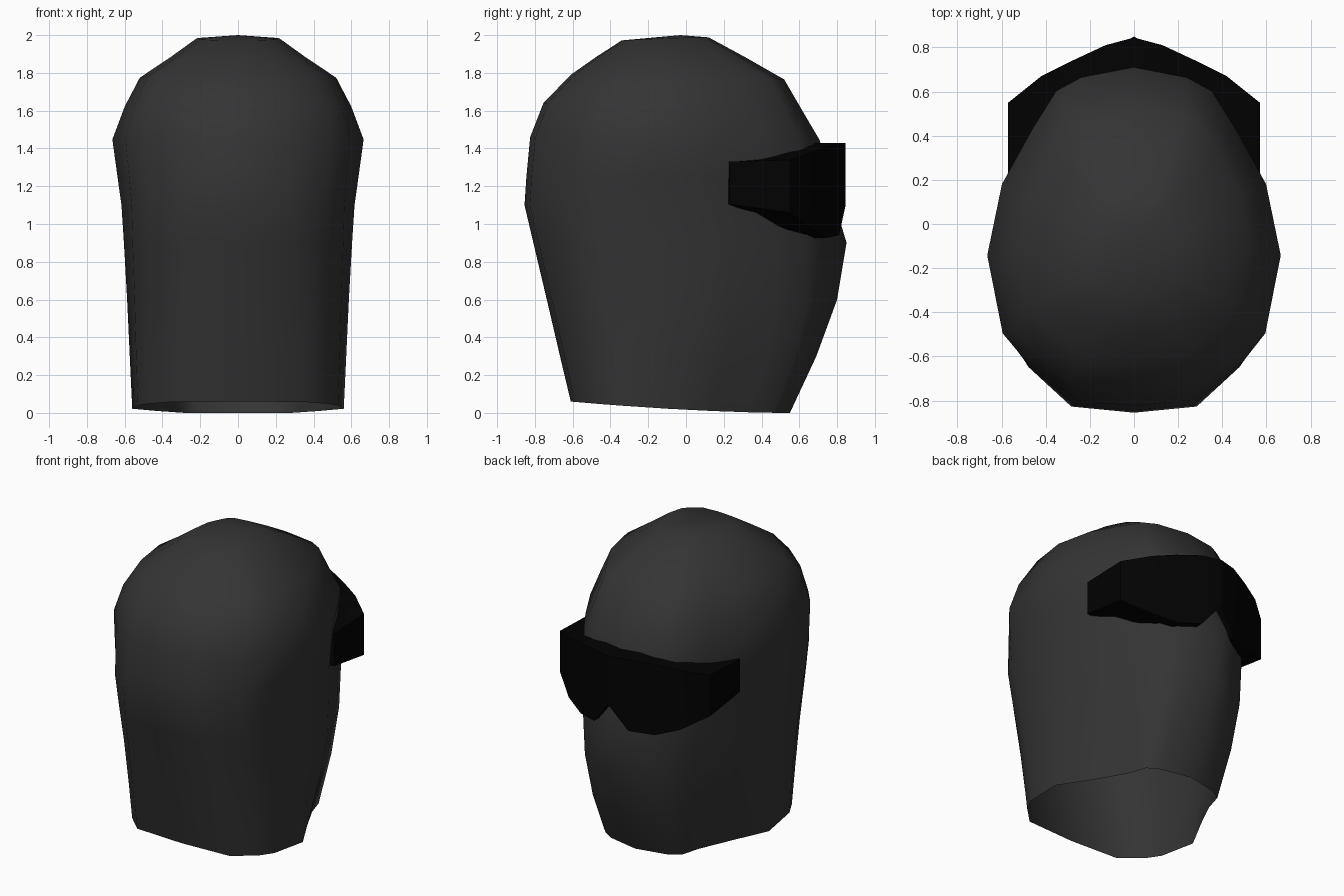
import bpy, bmesh
from math import sin, pi

if "Cube" in bpy.data.objects:
    bpy.data.objects.remove(bpy.data.objects["Cube"])


def material(name, value):
    m = bpy.data.materials.new(name)
    m.diffuse_color = (value, value, value, 1)
    m.use_nodes = True
    m.node_tree.nodes["Principled BSDF"].inputs["Base Color"].default_value = m.diffuse_color
    return m


def finish(bm, name, mat, angle):
    bmesh.ops.remove_doubles(bm, verts=bm.verts, dist=0.0005)
    bmesh.ops.recalc_face_normals(bm, faces=bm.faces)
    mesh = bpy.data.meshes.new(name)
    bm.to_mesh(mesh)
    bm.free()
    mesh.materials.append(mat)
    obj = bpy.data.objects.new(name, mesh)
    bpy.context.collection.objects.link(obj)
    bpy.ops.object.select_all(action='DESELECT')
    obj.select_set(True)
    bpy.context.view_layer.objects.active = obj
    bpy.ops.object.shade_smooth_by_angle(angle=angle)
    return obj


# Hooded head: egg-shaped half section (depth, width), mirrored and lofted upward
half = [(-1, 0), (-.965, .37), (-.74, .72), (-.57, .89), (-.11, 1),
        (.31, .9), (.64, .69), (.86, .53), (.94, .36), (1, 0)]
section = half + [(s, -w) for s, w in reversed(half[1:-1])]

# Rings: back z, front z, back y, front y, half width,
#        back / front squareness, nose bulge, cheek pinch
rings = [
    (.06, .0, -.61, .54, .56, .47, .9, .01, .2),
    (.30, .30, -.667, .67, .573, .52, .92, .02, .12),
    (.60, .60, -.737, .75, .587, .6, .95, .05, .05),
    (.90, .90, -.808, .76, .604, .68, .95, .09, .03),
    (1.10, 1.10, -.855, .73, .617, .78, .93, .06, 0),
    (1.25, 1.25, -.845, .715, .638, .87, .95, .01, 0),
    (1.46, 1.44, -.825, .71, .665, .95, 1, 0, 0),
    (1.64, 1.61, -.755, .61, .60, .8, .95, 0, 0),
    (1.79, 1.765, -.61, .52, .52, .75, .85, 0, 0),
    (1.885, 1.885, -.475, .31, .355, .8, .8, 0, 0),
    (1.972, 1.988, -.34, .12, .22, .8, .8, 0, 0),
]
bm = bmesh.new()
loops = []
for zb, zf, yb, yf, width, q_back, q_front, nose, pinch in rings:
    loop = []
    for s, w in section:
        q = q_back if s < 0 else q_front
        x = width * abs(w) ** q * (1 if w > 0 else -1)
        x *= 1 - pinch * max(0, sin(pi * s))
        y = (yb + yf) / 2 + s * (yf - yb) / 2 + (nose if s == 1 else 0)
        loop.append(bm.verts.new((x, y, zf + (zb - zf) * ((1 - s) / 2) ** 1.7)))
    loops.append(loop)
n = len(section)
for a, b in zip(loops, loops[1:]):
    for i in range(n):
        j = (i + 1) % n
        bm.faces.new((a[i], a[j], b[j], b[i]))
crown = bm.verts.new((0, -.03, 2.0))
for i in range(n):
    bm.faces.new((loops[-1][i], loops[-1][(i + 1) % n], crown))
finish(bm, "hooded_head", material("dark_cloth", .034), 1.1)

# Goggles: columns of (x, outer y, bottom z, top z, inner x, inner y), mirrored
columns = [
    (0, .845, 1.10, 1.43, 0, .69),
    (.13, .81, .94, 1.43, .13, .65),
    (.28, .74, .925, 1.41, .26, .58),
    (.42, .67, .97, 1.38, .36, .46),
    (.57, .55, 1.06, 1.34, .45, .34),
    (.57, .23, 1.105, 1.33, .52, .22),
]
bm = bmesh.new()
for side in (1, -1):
    strips = []
    for x, y, zb, zt, xi, yi in columns:
        pts = [(xi, yi, zb), (x, y, zb), (x, y, zt), (xi, yi, zt)]
        strips.append([bm.verts.new((side * p[0], p[1], p[2])) for p in pts])
    for a, b in zip(strips, strips[1:]):
        for k in range(3):
            bm.faces.new((a[k], b[k], b[k + 1], a[k + 1]))
    bm.faces.new(strips[-1])
finish(bm, "goggles", material("black_lens", .0005), 0.5)
